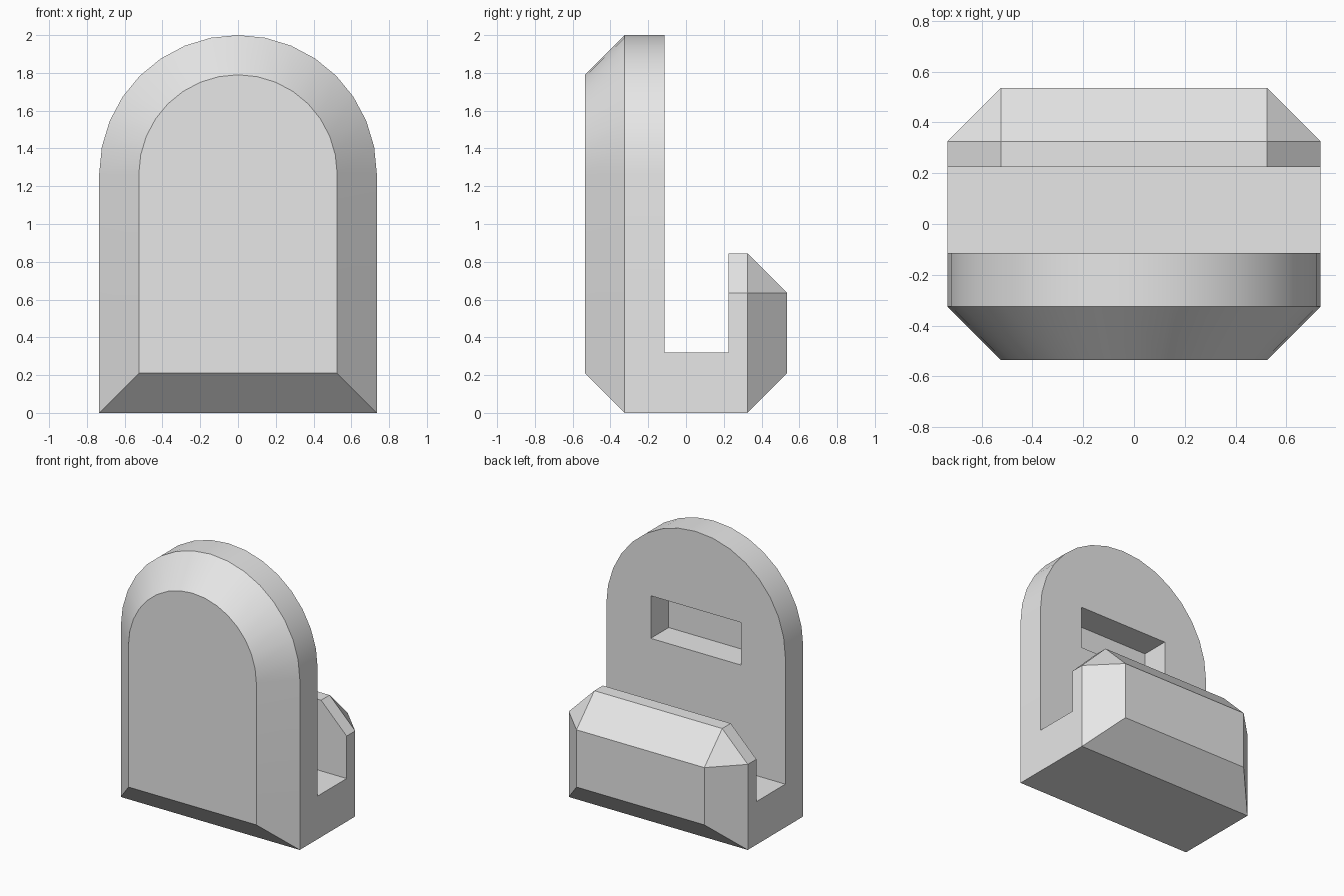
import bpy, bmesh, math

if "Cube" in bpy.data.objects:
    bpy.data.objects.remove(bpy.data.objects["Cube"])

W, IN = 0.735, 0.525          # half width, half width inside the chamfer
FLOOR, SPRING = 0.32, 1.265   # channel floor, start of the arch
CH = 0.21                     # chamfer size

grey = bpy.data.materials.new("plain grey")
grey.diffuse_color = (0.8, 0.8, 0.8, 1)
grey.use_nodes = True
grey.node_tree.nodes["Principled BSDF"].inputs["Base Color"].default_value = grey.diffuse_color


def arch(r, bottom):
    """Arched outline (x, z) starting at the bottom left."""
    arc = [(r * math.cos(i * math.pi / 16), SPRING + r * math.sin(i * math.pi / 16))
           for i in range(17)]
    return [(-r, bottom), (r, bottom), (r, FLOOR)] + arc + [(-r, FLOOR)]


def ring(bm, outline, y):
    return [bm.verts.new((x, y, z)) for x, z in outline]


def bridge(bm, a, b, skip=()):
    for i in range(len(a)):
        if i not in skip:
            j = (i + 1) % len(a)
            bm.faces.new((a[i], a[j], b[j], b[i]))


bm = bmesh.new()

# Arched front plate with chamfered front
front = ring(bm, arch(IN, CH), -0.535)
edge = ring(bm, arch(W, 0), -0.325)
back = ring(bm, arch(W, 0), -0.115)
bm.faces.new(front)
bridge(bm, front, edge)
bridge(bm, edge, back)
bm.faces.new(back[2:])

# Low rear lip with chamfered corners
lip = [(-W, 0), (W, 0), (W, FLOOR), (W, 0.635), (IN, 0.845),
       (-IN, 0.845), (-W, 0.635), (-W, FLOOR)]
lip_in = [(max(-IN, min(IN, x)), max(CH, min(0.635, z))) for x, z in lip]
lip_a = ring(bm, lip, 0.225)
lip_b = ring(bm, lip, 0.325)
lip_c = ring(bm, lip_in, 0.535)
bm.faces.new(lip_a[2:])
bridge(bm, lip_a, lip_b)
bridge(bm, lip_b, lip_c)
bm.faces.new(lip_c)

# Base joining plate and lip
bridge(bm, [back[-1]] + back[:3], [lip_a[-1]] + lip_a[:3])

bmesh.ops.remove_doubles(bm, verts=bm.verts[:], dist=1e-5)
bmesh.ops.recalc_face_normals(bm, faces=bm.faces[:])
mesh = bpy.data.meshes.new("stand_body")
bm.to_mesh(mesh)
bm.free()
mesh.materials.append(grey)
body = bpy.data.objects.new("stand_body", mesh)
bpy.context.collection.objects.link(body)

# Rectangular pocket in the back of the plate
bpy.ops.mesh.primitive_cube_add(size=1, location=(0, -0.115, SPRING))
cutter = bpy.context.object
cutter.name = "pocket_cutter"
cutter.scale = (0.74, 0.42, 0.316)
cutter.hide_render = True
cutter.display_type = 'WIRE'
cut = body.modifiers.new("pocket", 'BOOLEAN')
cut.operation = 'DIFFERENCE'
cut.solver = 'EXACT'
cut.object = cutter

bpy.ops.object.select_all(action='DESELECT')
body.select_set(True)
bpy.context.view_layer.objects.active = body
bpy.ops.object.modifier_apply(modifier="pocket")
bpy.data.objects.remove(cutter)
bpy.ops.object.shade_smooth_by_angle(angle=math.radians(30))
